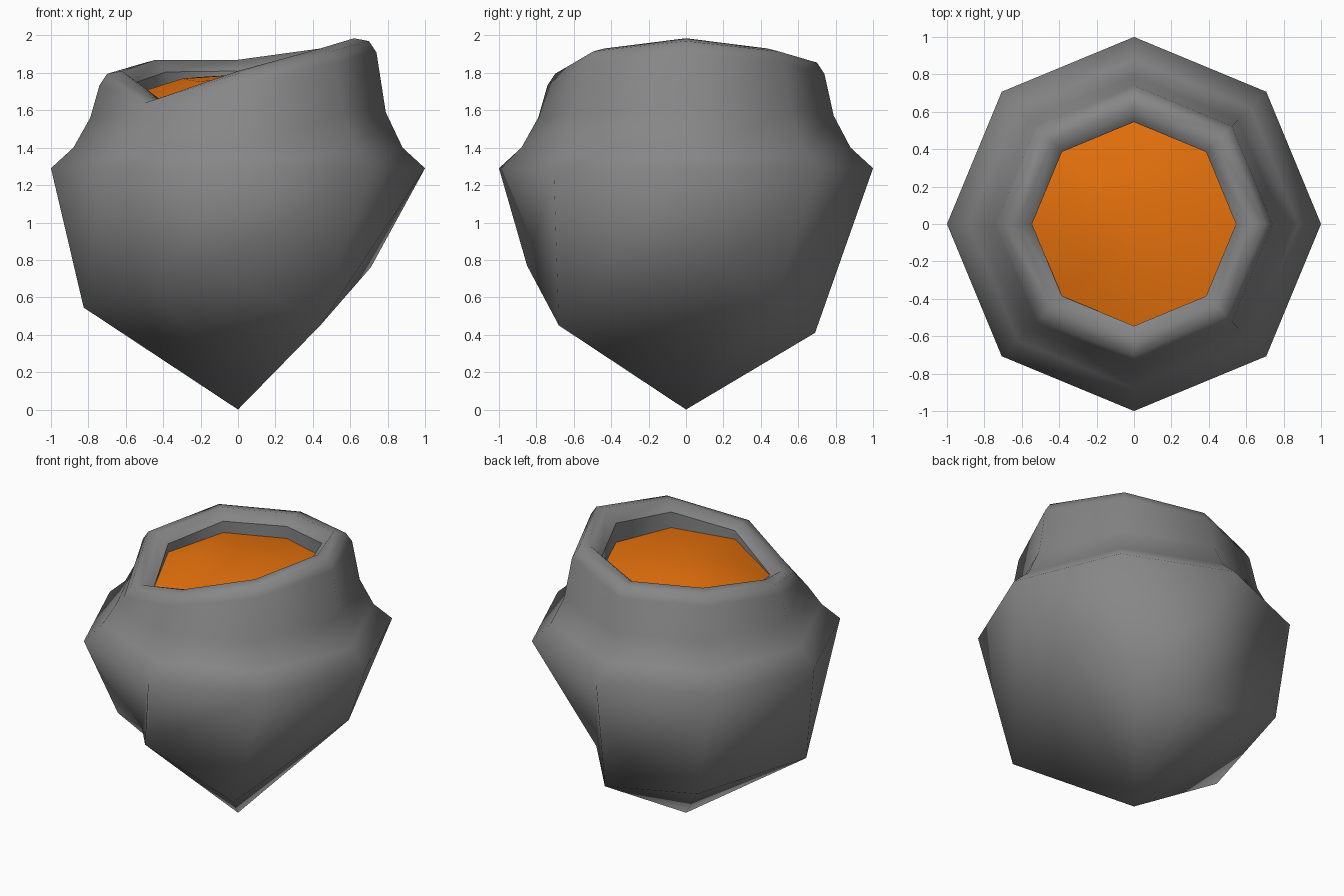
import bpy, math
from math import cos, sin, radians

if "Cube" in bpy.data.objects:
    bpy.data.objects.remove(bpy.data.objects["Cube"])


def material(name, rgb):
    m = bpy.data.materials.new(name)
    m.diffuse_color = (*rgb, 1)
    m.use_nodes = True
    m.node_tree.nodes["Principled BSDF"].inputs["Base Color"].default_value = m.diffuse_color
    return m


def build(name, verts, faces, mat, angle):
    me = bpy.data.meshes.new(name)
    me.from_pydata(verts, [], faces)
    me.materials.append(mat)
    ob = bpy.data.objects.new(name, me)
    bpy.context.collection.objects.link(ob)
    bpy.ops.object.select_all(action='DESELECT')
    ob.select_set(True)
    bpy.context.view_layer.objects.active = ob
    bpy.ops.object.shade_smooth_by_angle(angle=radians(angle))
    return ob


def ring(radius, heights):
    return [(radius * cos(math.tau * k / N), radius * sin(math.tau * k / N), heights[k])
            for k in range(N)]


def tube(count):
    # quads joining consecutive rings listed from bottom to top
    return [(j * N + k, j * N + (k + 1) % N, (j + 1) * N + (k + 1) % N, (j + 1) * N + k)
            for j in range(count - 1) for k in range(N)]


N = 8
grey = material("rock grey", (0.24, 0.24, 0.24))
orange = material("molten orange", (0.83, 0.175, 0.004))

# uneven crest heights, counter-clockwise from the right (+x)
crest = [1.985, 1.93, 1.87, 1.87, 1.81, 1.655, 1.81, 1.93]
inner = [1.895, 1.855, 1.81, 1.805, 1.75, 1.635, 1.78, 1.87]
lava = [1.76, 1.76, 1.725, 1.725, 1.69, 1.63, 1.72, 1.76]

# irregular rock belly, same order
belly = [(.71, .22, .76), (.37, .47, .55), (.15, .69, .41), (-.585, .71, .56),
         (-.825, -.16, .545), (-.44, -.44, .65), (-.13, -.85, .77), (.44, -.68, .45)]

# rock: belly, shoulder, neck, rounded rim
rings = [belly,
         ring(1.0, [1.29] * N),
         ring(.88, [1.40] * N),
         ring(.79, [1.56 + .17 * (c - 1.81) for c in crest]),
         ring(.74, [c - .075 for c in crest]),
         ring(.70, [c - .015 for c in crest]),
         ring(.62, crest),
         ring(.545, inner)]
verts = [v for r in rings for v in r]
tip = len(verts)
verts.append((0, 0, 0))
faces = tube(len(rings)) + [(tip, (k + 1) % N, k) for k in range(N)]
build("crater_rock", verts, faces, grey, 180)

# inner wall between rim and lava
build("crater_wall", ring(.545, inner) + ring(.545, lava), tube(2), grey, 60)

# slightly domed lava surface filling the crater
top = ring(.3, [.25 * z + .75 * 1.795 for z in lava])
verts = ring(.545, lava) + top + [(0, 0, 1.79)]
faces = tube(2) + [(2 * N, N + k, N + (k + 1) % N) for k in range(N)]
build("lava_pool", verts, faces, orange, 60)
